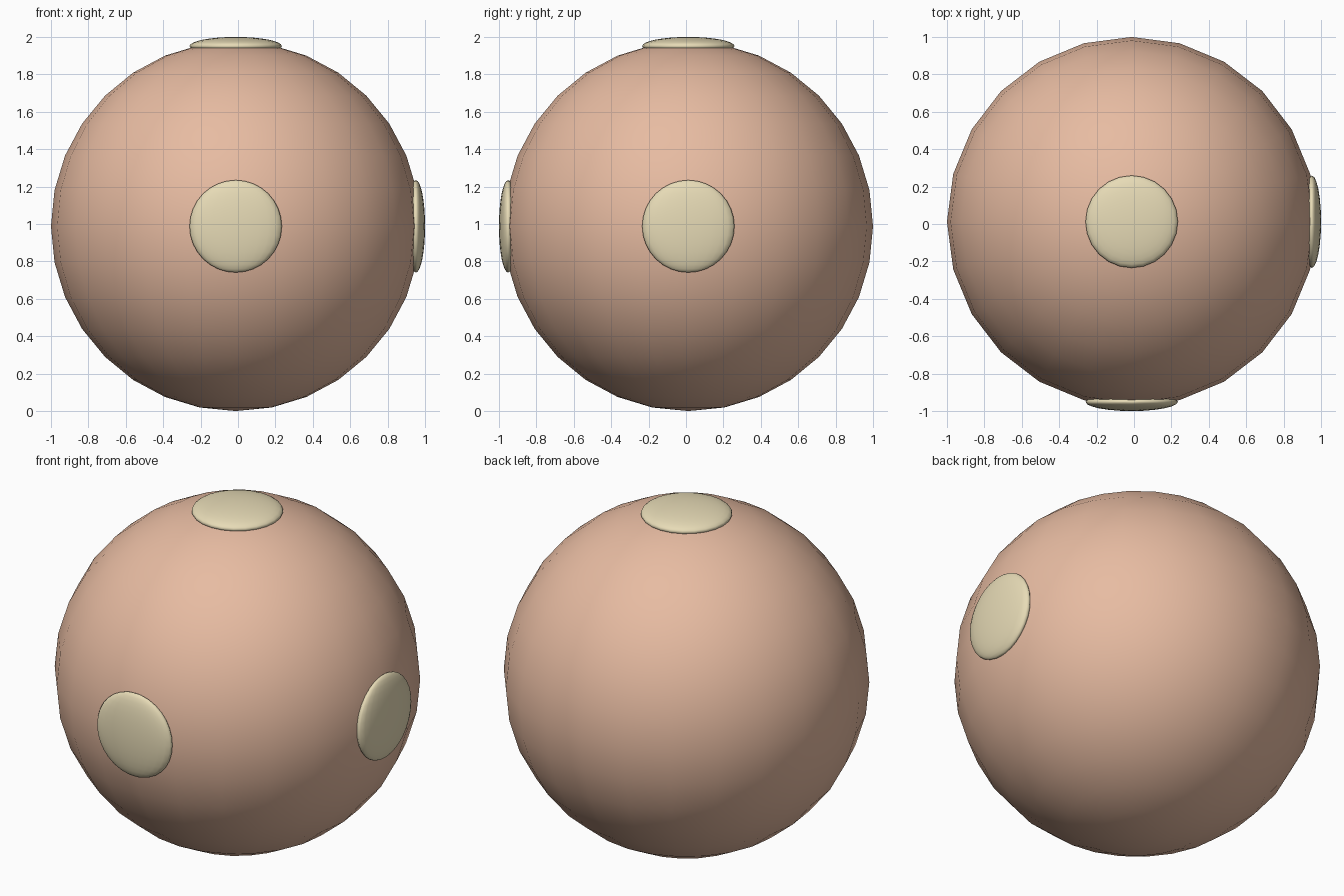
import bpy
from mathutils import Vector

cube = bpy.data.objects.get("Cube")
if cube:
    bpy.data.objects.remove(cube, do_unlink=True)

UNIT = 0.9877                                 # ball radius
CENTRE = Vector((-0.0123, 0.0123, UNIT))


def material(name, colour):
    mat = bpy.data.materials.new(name)
    mat.use_nodes = True
    mat.diffuse_color = colour
    mat.node_tree.nodes["Principled BSDF"].inputs["Base Color"].default_value = colour
    return mat


def ball(name, offset, radii, mat):
    """Smooth ellipsoid placed relative to the ball centre."""
    bpy.ops.mesh.primitive_uv_sphere_add(
        segments=24, ring_count=16, radius=UNIT, location=CENTRE + offset * UNIT)
    obj = bpy.context.object
    obj.name = name
    obj.scale = radii
    bpy.ops.object.transform_apply(location=False, rotation=False, scale=True)
    bpy.ops.object.shade_smooth()
    obj.data.materials.append(mat)
    return obj


peach = material("peach", (0.8, 0.5, 0.36, 1))
cream = material("cream", (0.8, 0.71, 0.47, 1))

# Main ball
ball("ball", Vector((0, 0, 0)), (1, 1, 1), peach)

# Flattened discs on the front, left and top
for name, direction in (("front_disc", (0, -1, 0)),
                        ("left_disc", (1, 0, 0)),
                        ("top_disc", (0, 0, 1))):
    radii = [0.05 if d else 0.25 for d in direction]
    ball(name, Vector(direction) * 0.975, radii, cream)
